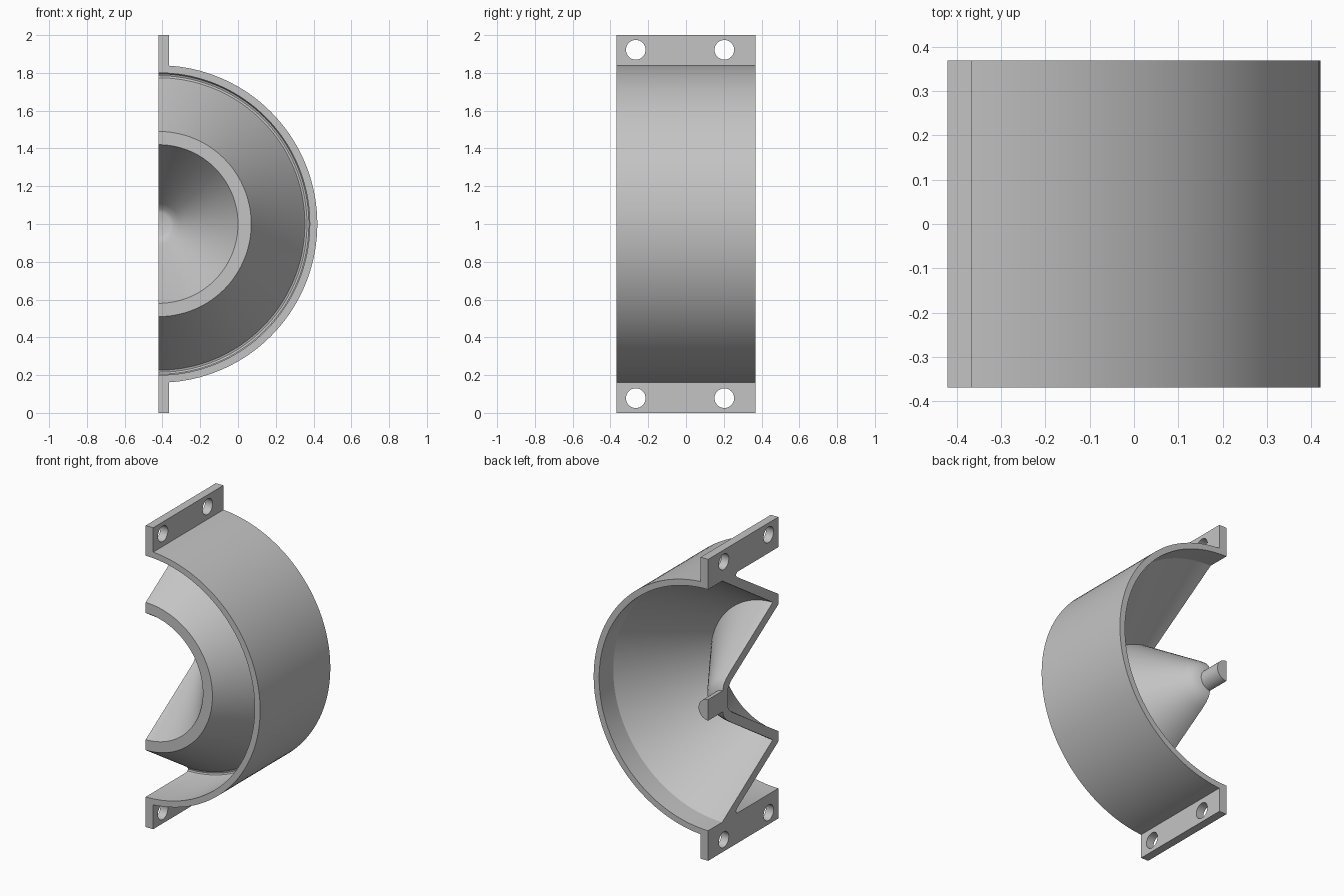
import bpy, bmesh, math
from mathutils import Matrix, Vector

cube = bpy.data.objects.get("Cube")
if cube:
    bpy.data.objects.remove(cube, do_unlink=True)

AXIS_X, AXIS_Z = -0.42, 1.0
HALF_DEPTH = 0.368
SEGMENTS = 72

grey = bpy.data.materials.new("light grey")
grey.use_nodes = True
grey.diffuse_color = (0.55, 0.55, 0.55, 1)
grey.node_tree.nodes["Principled BSDF"].inputs["Base Color"].default_value = (0.55, 0.55, 0.55, 1)


def make_object(name, bm):
    bmesh.ops.recalc_face_normals(bm, faces=bm.faces)
    mesh = bpy.data.meshes.new(name)
    bm.to_mesh(mesh)
    bm.free()
    mesh.materials.append(grey)
    obj = bpy.data.objects.new(name, mesh)
    bpy.context.collection.objects.link(obj)
    return obj


def activate(obj):
    bpy.ops.object.select_all(action="DESELECT")
    obj.select_set(True)
    bpy.context.view_layer.objects.active = obj


def half_revolve(name, profile):
    """Turn a closed (y, radius) profile through half a circle and cap both cuts."""
    bm = bmesh.new()
    rings = []
    for i in range(SEGMENTS + 1):
        a = math.pi * i / SEGMENTS
        rings.append([bm.verts.new((AXIS_X + r * math.sin(a), y, AXIS_Z + r * math.cos(a)))
                      for y, r in profile])
    n = len(profile)
    for a, b in zip(rings, rings[1:]):
        for j in range(n):
            k = (j + 1) % n
            if profile[j][1] == 0 and profile[k][1] == 0:
                continue
            if profile[j][1] == 0:
                bm.faces.new((a[j], a[k], b[k]))
            elif profile[k][1] == 0:
                bm.faces.new((a[j], a[k], b[j]))
            else:
                bm.faces.new((a[j], a[k], b[k], b[j]))
    bm.faces.new(rings[0])
    bm.faces.new(rings[-1][::-1])
    bmesh.ops.remove_doubles(bm, verts=bm.verts, dist=1e-5)
    obj = make_object(name, bm)
    activate(obj)
    bpy.ops.object.shade_smooth_by_angle(angle=math.radians(32))
    return obj


F, B = -HALF_DEPTH, HALF_DEPTH
profile = [
    # outer shell
    (F, 0.84), (B, 0.84), (B, 0.80),
    # rear side of the folded cone, down to the hub shoulder
    (0.22, 0.80), (-0.31, 0.456), (0.14, 0.165), (0.18, 0.135), (0.205, 0.105), (0.215, 0.07),
    # hub stub
    (B, 0.07), (B, 0), (0.16, 0),
    # front dish and front rim
    (0.16, 0.06), (0.15, 0.08), (0.12, 0.108), (F, 0.42), (F, 0.49),
    # fillet where the cone meets the shell
    (0.06, 0.764), (0.072, 0.774), (0.075, 0.785), (0.071, 0.795), (0.06, 0.80), (F, 0.80),
]
half_revolve("half_shell_with_folded_cone", profile)


def flange(name, side):
    """Flat mounting strip with two bolt holes; side is +1 for top, -1 for bottom."""
    inner, outer, thick = 0.802, 1.0, 0.055
    bm = bmesh.new()
    centre = Vector((AXIS_X + thick / 2, 0, AXIS_Z + side * (inner + outer) / 2))
    bmesh.ops.create_cube(bm, size=1, matrix=Matrix.Translation(centre)
                          @ Matrix.Diagonal((thick, 2 * HALF_DEPTH, outer - inner, 1)))
    strip = make_object(name, bm)

    cut = bmesh.new()
    for y in (-0.266, 0.203):
        place = Matrix.Translation((centre.x, y, AXIS_Z + side * 0.922))
        bmesh.ops.create_cone(cut, cap_ends=True, segments=32, radius1=0.052, radius2=0.052,
                              depth=0.2, matrix=place @ Matrix.Rotation(math.pi / 2, 4, "Y"))
    cutter = make_object(name + "_hole_cutter", cut)
    cutter.hide_render = True

    activate(strip)
    mod = strip.modifiers.new("holes", "BOOLEAN")
    mod.operation = "DIFFERENCE"
    mod.solver = "EXACT"
    mod.object = cutter
    bpy.ops.object.modifier_apply(modifier=mod.name)
    bpy.data.objects.remove(cutter, do_unlink=True)
    activate(strip)
    bpy.ops.object.shade_smooth_by_angle(angle=math.radians(32))


flange("top_flange", 1)
flange("bottom_flange", -1)
